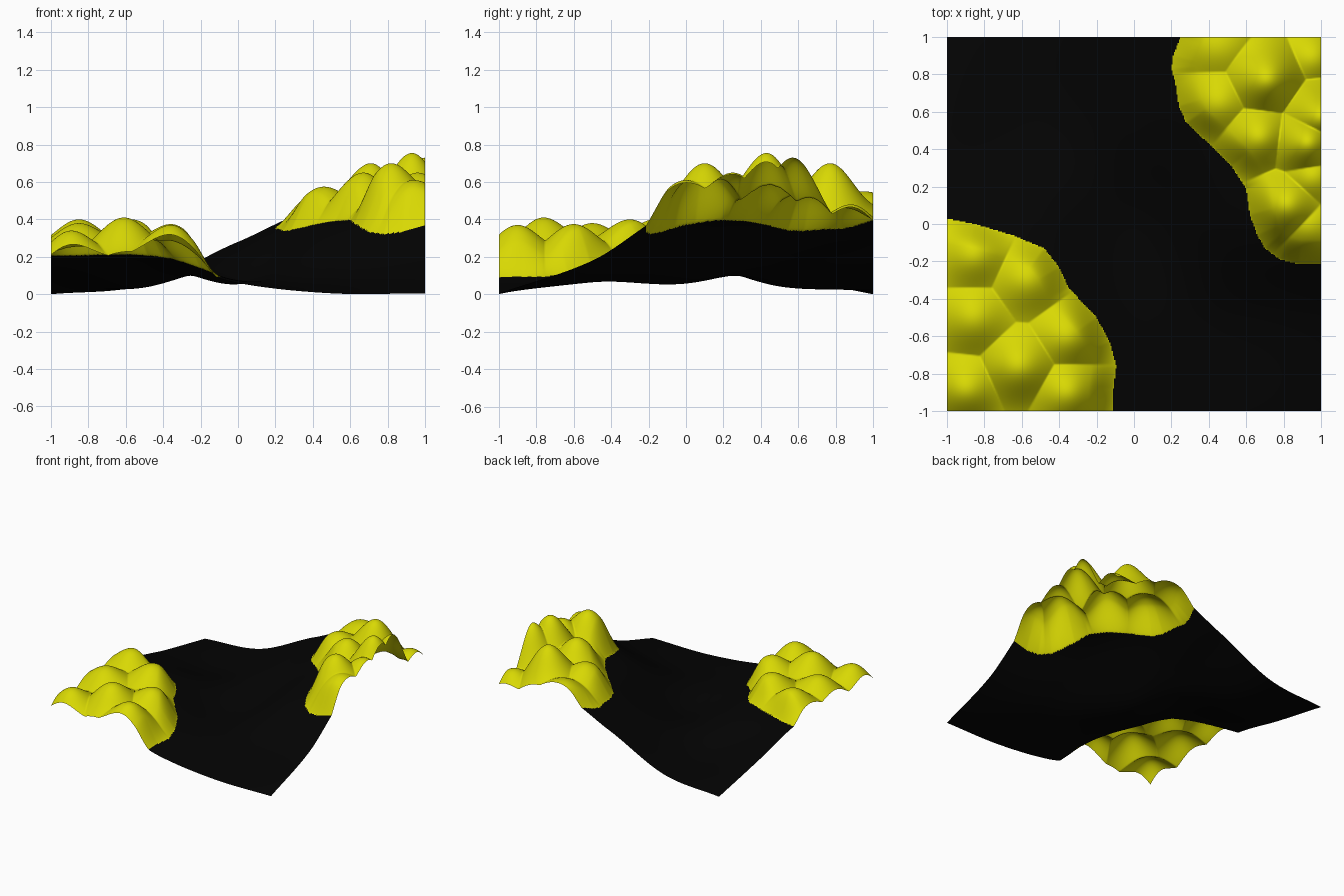
import bpy
import bmesh
from math import exp
from mathutils import Vector
from mathutils.geometry import intersect_point_line

cube = bpy.data.objects.get("Cube")
if cube:
    bpy.data.objects.remove(cube, do_unlink=True)

CELLS = 300        # grid resolution of the sheet
RIM = 0.13         # width over which hills rise from the ground
DOME = 0.185       # spread of one dome

# Ground heights on a coarse net, rows from front to back
GROUND = [
    (.1, .19, .06, .005, .005),
    (.22, .24, .075, .09, .18),
    (.21, .185, .06, .32, .47),
    (.1, .045, .2, .41, .38),
    (0, .05, .28, .46, .25),
]

# Each hill patch: outline and domes as (x, y, top height)
HIGH_HILLS = dict(
    outline=[(.25, 1.2), (.25, 1), (.21, .9), (.2, .83), (.22, .76), (.24, .63), (.28, .54),
             (.42, .41), (.52, .31), (.6, .19), (.62, .05), (.66, -.06), (.7, -.13),
             (.78, -.19), (.88, -.215), (1.2, -.215), (1.2, 1.2)],
    domes=[(.46, .95, .55), (.46, .65, .575), (.71, .77, .7), (.67, .46, .65),
           (.93, .43, .755), (1, .57, .73), (.82, .1, .7), (.96, .25, .65),
           (.94, 0, .61), (.95, .88, .48)])
LOW_HILLS = dict(
    outline=[(-1.2, .03), (-1, .03), (-.85, 0), (-.65, -.06), (-.48, -.13), (-.4, -.23),
             (-.35, -.34), (-.2, -.5), (-.13, -.63), (-.095, -.76), (-.11, -.88),
             (-.11, -1.2), (-1.2, -1.2)],
    domes=[(-.57, -.3, .4), (-.85, -.17, .4), (-.85, -.5, .38), (-.61, -.76, .41),
           (-.36, -.6, .375), (-.36, -.9, .37), (-.89, -.88, .34)])


def spline(values, t):
    """Smooth curve through evenly spaced values, t from 0 to 1."""
    v = [2 * values[0] - values[1], *values, 2 * values[-1] - values[-2]]
    span = len(values) - 1
    i = min(int(t * span), span - 1)
    f = t * span - i
    a, b, c, d = v[i:i + 4]
    return b + f / 2 * (c - a + f * (2 * a - 5 * b + 4 * c - d + f * (3 * (b - c) + d - a)))


def ground(x, y):
    return spline([spline(row, (x + 1) / 2) for row in GROUND], (y + 1) / 2)


def edges_of(outline):
    return list(zip(outline, outline[1:] + outline[:1]))


def inside(x, y, outline):
    hit = False
    for (ax, ay), (bx, by) in edges_of(outline):
        if (ay > y) != (by > y) and x < ax + (y - ay) * (bx - ax) / (by - ay):
            hit = not hit
    return hit


def rim_distance(x, y, outline):
    p = Vector((x, y, 0))
    best = RIM
    for a, b in edges_of(outline):
        a, b = Vector((*a, 0)), Vector((*b, 0))
        t = intersect_point_line(p, a, b)[1]
        near = a.lerp(b, min(max(t, 0), 1))
        best = min(best, (p - near).length)
    return best


def height(x, y):
    z = ground(x, y)
    for hills in (HIGH_HILLS, LOW_HILLS):
        if inside(x, y, hills["outline"]):
            swell = max((h - z) * exp(-((x - cx) ** 2 + (y - cy) ** 2) / DOME ** 2)
                        for cx, cy, h in hills["domes"])
            f = rim_distance(x, y, hills["outline"]) / RIM
            return z + f * (2 - f) * swell
    return z


def flat_material(name, colour):
    mat = bpy.data.materials.new(name)
    mat.use_nodes = True
    mat.diffuse_color = (*colour, 1)
    shader = next(n for n in mat.node_tree.nodes if n.type == "BSDF_PRINCIPLED")
    shader.inputs["Base Color"].default_value = (*colour, 1)
    shader.inputs["Roughness"].default_value = .9
    return mat


# Terrain sheet: a fine grid lifted to the height field
bm = bmesh.new()
bmesh.ops.create_grid(bm, x_segments=CELLS, y_segments=CELLS, size=1)
for v in bm.verts:
    v.co.z = height(v.co.x, v.co.y)
lowest = min(v.co.z for v in bm.verts)
for v in bm.verts:
    v.co.z -= lowest

# Hills are yellow, ground is black
for face in bm.faces:
    c = face.calc_center_median()
    face.smooth = True
    face.material_index = int(any(inside(c.x, c.y, hills["outline"])
                                  for hills in (HIGH_HILLS, LOW_HILLS)))

mesh = bpy.data.meshes.new("terrain")
bm.to_mesh(mesh)
bm.free()
mesh.materials.append(flat_material("ground black", (.001, .001, .001)))
mesh.materials.append(flat_material("hill yellow", (.69, .69, .001)))
terrain = bpy.data.objects.new("terrain", mesh)
bpy.context.scene.collection.objects.link(terrain)
